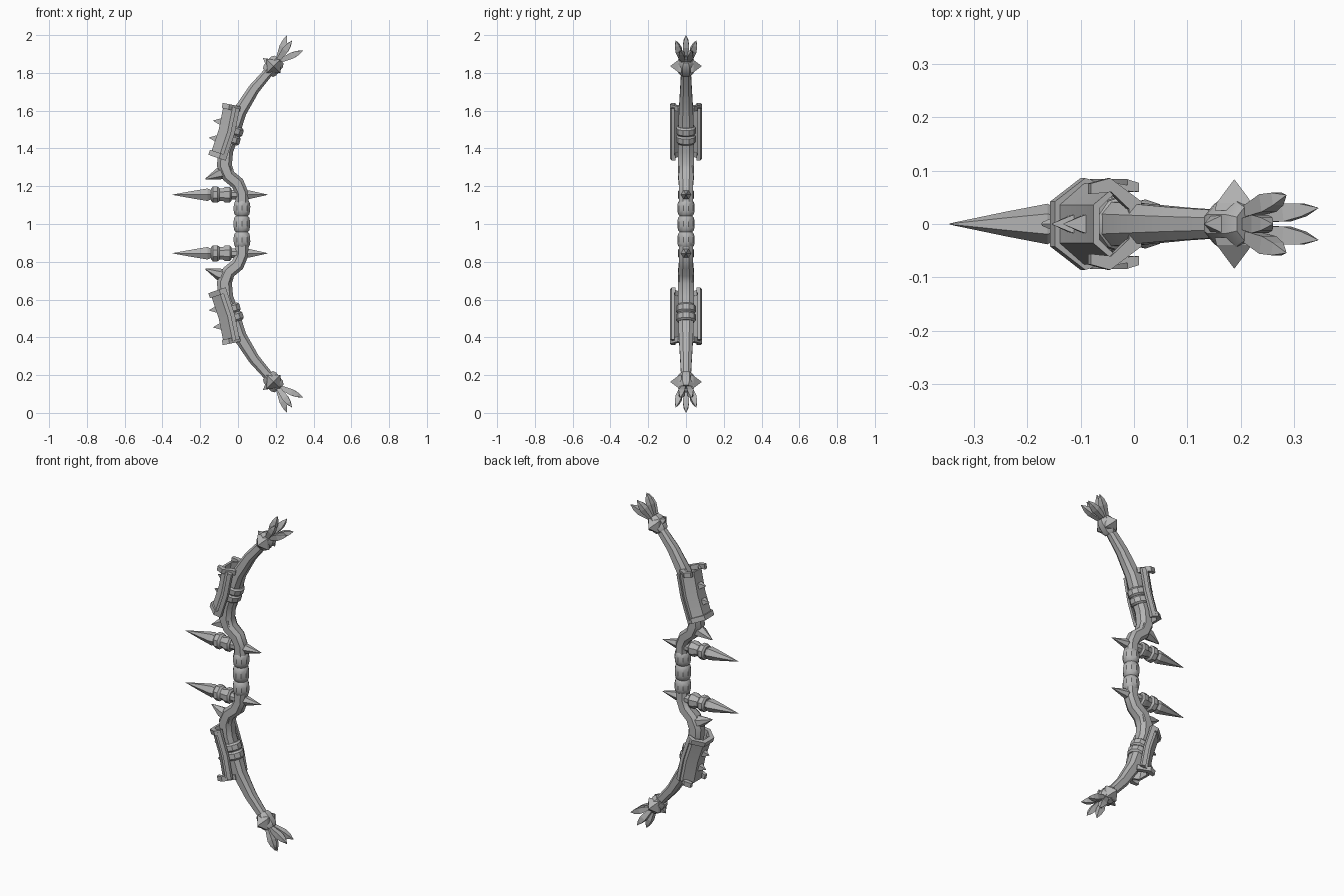
import bpy, bmesh, math
from mathutils import Vector

cube = bpy.data.objects.get("Cube")
if cube:
    bpy.data.objects.remove(cube)

grey = bpy.data.materials.new("stone grey")
grey.use_nodes = True
COLOUR = (0.45, 0.45, 0.45, 1)
grey.diffuse_color = COLOUR
grey.node_tree.nodes["Principled BSDF"].inputs["Base Color"].default_value = COLOUR

MID = 1.0  # height of the mirror plane


def ngon(n, turn=0.0):
    """Unit polygon used as a cross-section."""
    return [(math.cos(math.tau * (i + turn) / n), math.sin(math.tau * (i + turn) / n))
            for i in range(n)]


def loft(name, path, sizes, section, mirror=True, smooth=35):
    """Sweep a section along a path; sizes holds one (across, deep) scale per point."""
    pts = [Vector(p) for p in path]
    bm = bmesh.new()
    rings = []
    for i, p in enumerate(pts):
        t = (pts[min(i + 1, len(pts) - 1)] - pts[max(i - 1, 0)]).normalized()
        ref = Vector((1, 0, 0)) if abs(t.y) > 0.9 else Vector((0, 1, 0))
        side = (ref - t * ref.dot(t)).normalized()
        across = side.cross(t)
        a, b = sizes[i]
        rings.append([bm.verts.new(p + across * u * a + side * v * b - Vector((0, 0, MID)))
                      for u, v in section])
    n = len(section)
    for r, s in zip(rings, rings[1:]):
        for k in range(n):
            bm.faces.new((r[k], r[(k + 1) % n], s[(k + 1) % n], s[k]))
    bm.faces.new(rings[0])
    bm.faces.new(rings[-1])
    bmesh.ops.remove_doubles(bm, verts=bm.verts, dist=0.0005)
    bmesh.ops.recalc_face_normals(bm, faces=bm.faces)
    mesh = bpy.data.meshes.new(name)
    bm.to_mesh(mesh)
    bm.free()
    mesh.materials.append(grey)
    ob = bpy.data.objects.new(name, mesh)
    bpy.context.collection.objects.link(ob)
    ob.location.z = MID
    if smooth:
        bpy.ops.object.select_all(action="DESELECT")
        ob.select_set(True)
        bpy.context.view_layer.objects.active = ob
        bpy.ops.object.shade_smooth_by_angle(angle=math.radians(smooth))
    if mirror:
        m = ob.modifiers.new("mirror", "MIRROR")
        m.use_axis = (False, False, True)
        m.use_mirror_merge = False
    return ob


def turned(name, start, end, profile, sides, **kw):
    """Straight part: profile holds (fraction along, radius) pairs."""
    a, b = Vector(start), Vector(end)
    return loft(name, [a.lerp(b, f) for f, r in profile], [(r, r) for f, r in profile],
                ngon(sides, 0.5), **kw)


# Grip beads
BEAD = [(0, 0.034), (0.12, 0.042), (0.35, 0.046), (0.65, 0.046), (0.88, 0.042), (1, 0.034)]
turned("grip_middle", (0.02, 0, 0.957), (0.02, 0, 1.043), BEAD, 10, mirror=False)
turned("grip_end", (0.02, 0, 1.043), (0.022, 0, 1.125), BEAD, 10)

# Curved limb: x, z, half width, half depth
limb = [(0.022, 1.10, 0.036, 0.036), (0.02, 1.165, 0.034, 0.036), (-0.002, 1.215, 0.036, 0.038),
        (-0.05, 1.255, 0.036, 0.042), (-0.072, 1.31, 0.04, 0.042), (-0.065, 1.39, 0.04, 0.042),
        (-0.03, 1.49, 0.042, 0.042), (0.01, 1.595, 0.036, 0.038), (0.085, 1.715, 0.03, 0.031),
        (0.175, 1.82, 0.025, 0.025)]
loft("limb", [(x, 0, z) for x, z, w, d in limb], [(w, d) for x, z, w, d in limb],
     [(1, 0.45), (0.55, 1), (-0.55, 1), (-1, 0.45), (-1, -0.45), (-0.55, -1), (0.55, -1), (1, -0.45)])

# Horn at the bend of the limb
loft("limb_horn", [(-0.035, 0, 1.285), (-0.105, 0, 1.265), (-0.172, 0, 1.238)],
     [(0.045, 0.042), (0.03, 0.034), (0.003, 0.004)], ngon(6), smooth=20)

# Strap rings around the limb
for i, (x, z) in enumerate([(-0.038, 1.45), (-0.022, 1.495)]):
    turned("strap_ring_%d" % (i + 1), (x - 0.007, 0, z - 0.023), (x + 0.007, 0, z + 0.023),
           [(0, 0.044), (0.2, 0.053), (0.8, 0.053), (1, 0.044)], 10)

# Wrap-around guard: a channel open toward the back of the limb
spine = [Vector((-0.106, 0, 1.362)), Vector((-0.063, 0, 1.49)), Vector((-0.037, 0, 1.62))]


def channel(outer, inner):
    full = lambda half: half + [(u, -v) for u, v in reversed(half)]
    return full(outer) + full(inner)[::-1]


PANEL = channel([(0.04, 0.07), (0.008, 0.076), (-0.04, 0.036)],
                [(0.04, 0.06), (0.008, 0.064), (-0.028, 0.03)])
RIM = channel([(0.047, 0.076), (0.01, 0.086), (-0.05, 0.042)],
              [(0.047, 0.056), (0.008, 0.06), (-0.026, 0.028)])
loft("guard_panel", spine, [(1, 1)] * 3, PANEL, smooth=15)
for label, a, b in [("lower", spine[0], spine[1]), ("upper", spine[2], spine[1])]:
    d = (b - a).normalized()
    loft("guard_rim_" + label, [a - d * 0.012, a + d * 0.016], [(1, 1)] * 2, RIM, smooth=0)
for label, s in [("left", 1), ("right", -1)]:
    rail = [(0.047, 0.06), (0.047, 0.077), (0.025, 0.084), (0.025, 0.064)]
    loft("guard_rail_" + label, spine, [(1, 1)] * 3, [(u, s * v) for u, v in rail], smooth=15)

# Guard studs
for i, (x, z) in enumerate([(-0.108, 1.455), (-0.086, 1.545)]):
    turned("guard_stud_%d" % (i + 1), (x, 0, z - 0.004), (x - 0.046, 0, z + 0.002),
           [(0, 0.027), (0.3, 0.021), (1, 0.001)], 4, smooth=0)

# Front spike, its sleeve, and the back spike
LEVEL = 1.155
turned("spike_joint", (0.02, 0, LEVEL), (-0.05, 0, LEVEL), [(0, 0.028), (1, 0.028)], 8)
turned("spike_sleeve", (-0.035, 0, LEVEL), (-0.142, 0, LEVEL),
       [(0, 0.034), (0.08, 0.044), (0.32, 0.044), (0.42, 0.036), (0.58, 0.036),
        (0.68, 0.046), (0.92, 0.046), (1, 0.036)], 8)
turned("front_spike", (-0.135, 0, LEVEL), (-0.346, 0, LEVEL),
       [(0, 0.026), (0.13, 0.038), (0.5, 0.023), (1, 0.001)], 6, smooth=0)
turned("back_spike", (0.035, 0, LEVEL), (0.157, 0, LEVEL),
       [(0, 0.02), (0.18, 0.027), (1, 0.001)], 6, smooth=0)

# Tip collar with pyramid studs
turned("tip_collar", (0.158, 0, 1.8), (0.217, 0, 1.872),
       [(0, 0.037), (0.2, 0.046), (0.8, 0.046), (1, 0.034)], 8)
CENTRE = Vector((0.188, 0, 1.836))
for label, d, reach in [("front", (0, -1, 0), 0.083), ("back", (0, 1, 0), 0.083),
                        ("outer", (-0.8, 0, 0.6), 0.07)]:
    d = Vector(d)
    wide = 0.052 if d.y else 0.03
    turned("collar_stud_" + label, CENTRE + d * 0.025, CENTRE + d * reach,
           [(0, wide), (0.25, wide * 0.9), (1, 0.001)], 4, smooth=0)

# Crystal leaves fanning out of the collar
LEAF = [(0, 0.012), (0.58, 0.024), (0.8, 0.017), (1, 0.001)]
leaves = [("centre", 0, 0.26, 2.0)]
for label, s in [("left", 1), ("right", -1)]:
    leaves += [("upper_" + label, s * 0.054, 0.285, 1.97), ("lower_" + label, s * 0.03, 0.345, 1.918)]
for label, y, x, z in leaves:
    turned("leaf_" + label, (0.203, y * 0.35, 1.855), (x, y, z), LEAF, 4, smooth=0)
